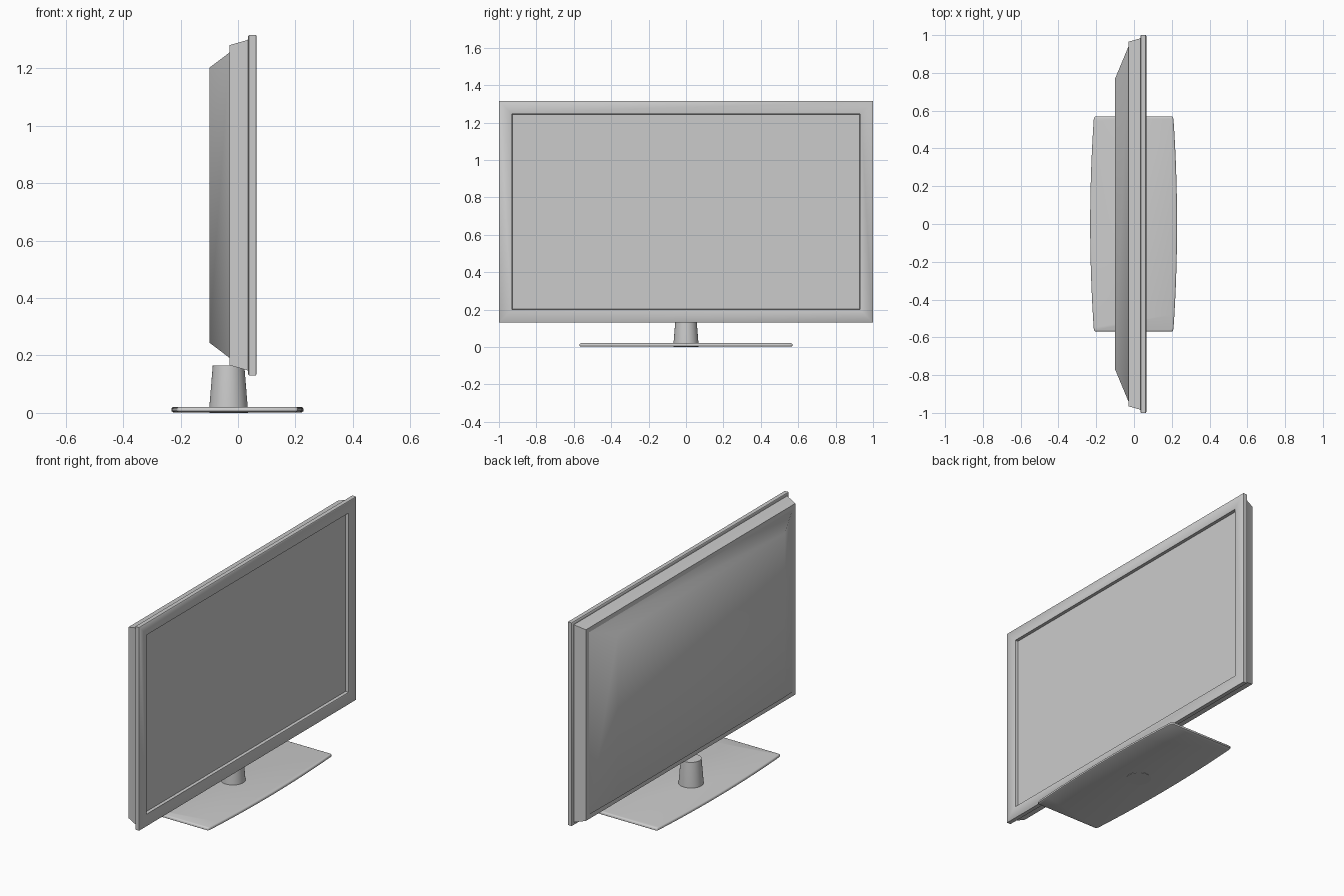
import bpy, bmesh, math

if "Cube" in bpy.data.objects:
    bpy.data.objects.remove(bpy.data.objects["Cube"])


def finish(name, bm, angle):
    bmesh.ops.recalc_face_normals(bm, faces=bm.faces)
    me = bpy.data.meshes.new(name)
    bm.to_mesh(me)
    bm.free()
    ob = bpy.data.objects.new(name, me)
    bpy.context.collection.objects.link(ob)
    bpy.ops.object.select_all(action='DESELECT')
    ob.select_set(True)
    bpy.context.view_layer.objects.active = ob
    bpy.ops.object.shade_smooth_by_angle(angle=math.radians(angle))
    return ob


def loft(name, rings, angle=30, cap_start=True, cap_end=True):
    """Skin closed point rings of equal length."""
    bm = bmesh.new()
    loops = [[bm.verts.new(p) for p in r] for r in rings]
    n = len(loops[0])
    for a, b in zip(loops, loops[1:]):
        for i in range(n):
            j = (i + 1) % n
            bm.faces.new((a[i], a[j], b[j], b[i]))
    if cap_start:
        bm.faces.new(loops[0])
    if cap_end:
        bm.faces.new(loops[-1])
    return finish(name, bm, angle)


def rect(x, hy, z0, z1):
    return [(x, -hy, z0), (x, hy, z0), (x, hy, z1), (x, -hy, z1)]


# Bezel frame around the screen, ending in the recess
loft("bezel", [rect(0.035, 0.985, 0.146, 1.301),
               rect(0.035, 0.996, 0.135, 1.312),
               rect(0.038, 1.0, 0.131, 1.316),
               rect(0.062, 1.0, 0.131, 1.316),
               rect(0.065, 0.996, 0.135, 1.312),
               rect(0.065, 0.935, 0.196, 1.251),
               rect(0.062, 0.93, 0.201, 1.246),
               rect(0.045, 0.928, 0.203, 1.244)], 50, cap_end=False)

# Screen panel
loft("screen", [rect(0.040, 0.93, 0.201, 1.246),
                rect(0.045, 0.93, 0.201, 1.246)])

# Rear housing step and the sloped back cover
loft("rear_housing", [rect(-0.030, 0.965, 0.166, 1.281),
                      rect(0.030, 0.982, 0.149, 1.298),
                      rect(0.036, 0.985, 0.146, 1.301)])
loft("back_cover", [rect(-0.030, 0.938, 0.192, 1.255),
                    rect(-0.100, 0.770, 0.245, 1.202)], 60, cap_start=False)


# Tapered round neck
def circle(r, z, n=48):
    return [(-0.033 + r * math.cos(2 * math.pi * i / n),
             r * math.sin(2 * math.pi * i / n), z) for i in range(n)]


loft("stand_neck", [circle(0.067, 0.0), circle(0.067, 0.018), circle(0.055, 0.165)])

# Base plate with bowed long sides and rounded corners
half = [(0.203, -0.569), (0.208, -0.566), (0.211, -0.555)]
half += [(0.230 - 0.019 * (abs(t) / 8) ** 2, 0.555 * t / 8) for t in range(-7, 8)]
half += [(x, -y) for x, y in reversed(half[:3])]
outline = half + [(-x, -y) for x, y in half]


def plate(inset, z):
    return [(x * (1 - inset / 0.23) - 0.002, y * (1 - inset / 0.57), z)
            for x, y in outline]


loft("stand_base", [plate(0.006, 0.002), plate(0.0, 0.006), plate(0.0, 0.015),
                    plate(0.003, 0.019), plate(0.008, 0.021)], 50)
